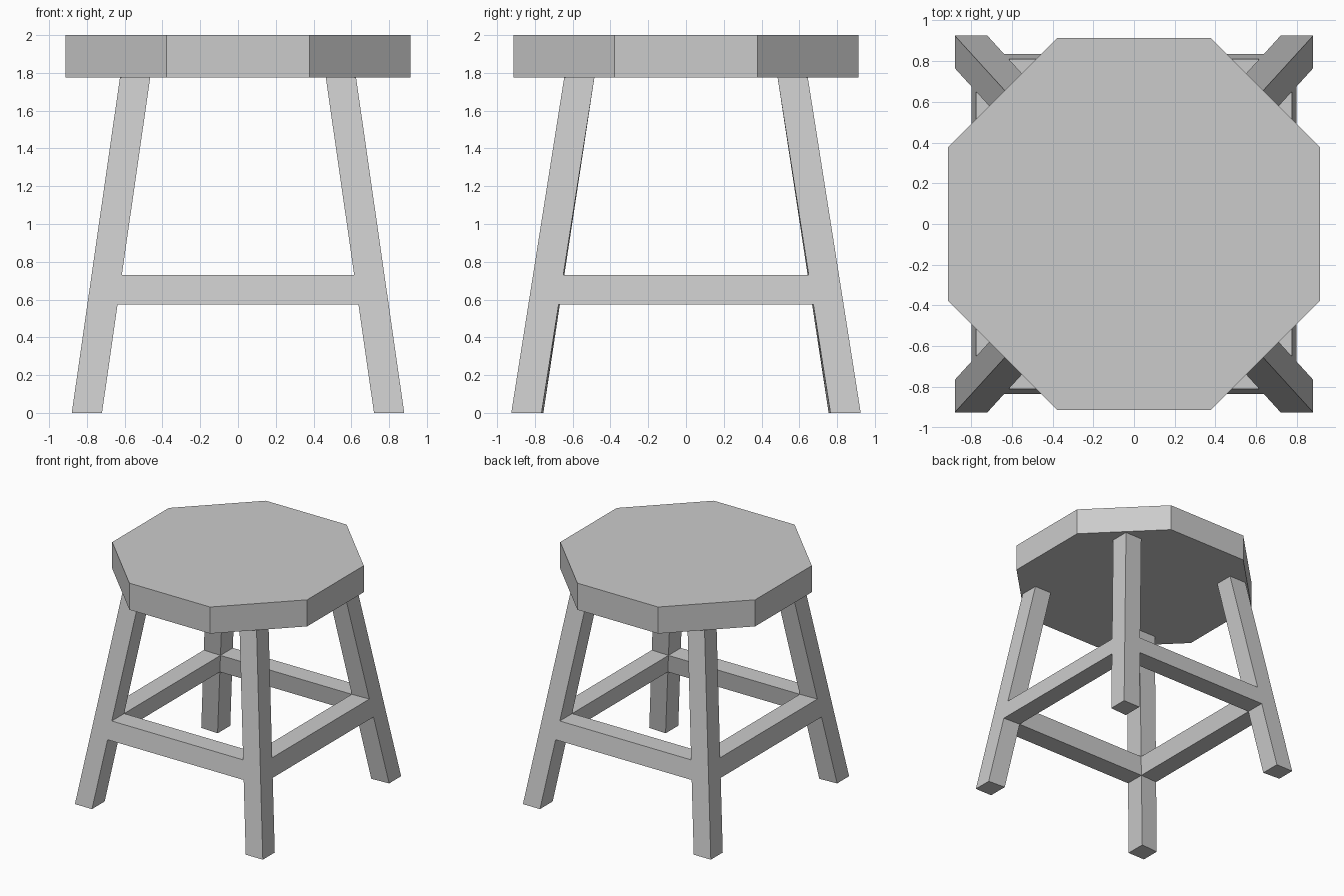
import bpy, bmesh, math
from mathutils import Vector

if "Cube" in bpy.data.objects:
    bpy.data.objects.remove(bpy.data.objects["Cube"])

SEAT_BOTTOM, SEAT_TOP = 1.775, 2.0
RAIL_BOTTOM, RAIL_TOP = 0.575, 0.73

# Seat: regular octagonal slab with flat sides facing the axes
bpy.ops.mesh.primitive_cylinder_add(
    vertices=8, radius=0.913 / math.cos(math.pi / 8), depth=SEAT_TOP - SEAT_BOTTOM,
    location=(0, 0, (SEAT_TOP + SEAT_BOTTOM) / 2), rotation=(0, 0, math.pi / 8))
bpy.context.object.name = "seat"

# Leg corners at the floor and under the seat, counter-clockwise:
# outer, inner x, innermost, inner y
FOOT = [(0.88, 0.925), (0.72, 0.925), (0.72, 0.755), (0.88, 0.765)]
HEAD = [(0.625, 0.645), (0.465, 0.645), (0.465, 0.485), (0.625, 0.485)]

bm = bmesh.new()


def leg_ring(z):
    """Four leg corners at height z."""
    t = z / SEAT_BOTTOM
    return [bm.verts.new((*Vector(f).lerp(Vector(h), t), z)) for f, h in zip(FOOT, HEAD)]


def rail(quad, axis):
    """Half a stretcher, running from a leg face to the mirror plane."""
    ends = []
    for v in quad:
        co = v.co.copy()
        co[axis] = 0
        ends.append(bm.verts.new(co))
    for i in range(4):
        j = (i + 1) % 4
        bm.faces.new((quad[i], quad[j], ends[j], ends[i]))


# One leg with its two half stretchers, flush with the leg faces
rings = [leg_ring(z) for z in (0, RAIL_BOTTOM, RAIL_TOP, SEAT_BOTTOM)]
bm.faces.new(rings[0][::-1])
bm.faces.new(rings[-1])
for level, (low, high) in enumerate(zip(rings, rings[1:])):
    for i in range(4):
        j = (i + 1) % 4
        quad = (low[i], low[j], high[j], high[i])
        if level == 1 and i in (1, 2):
            rail(quad, axis=i - 1)
        else:
            bm.faces.new(quad)

mesh = bpy.data.meshes.new("legs_and_stretchers")
bm.to_mesh(mesh)
bm.free()
frame = bpy.data.objects.new("legs_and_stretchers", mesh)
bpy.context.collection.objects.link(frame)

# Mirror to all four corners
mirror = frame.modifiers.new("four_corners", 'MIRROR')
mirror.use_axis = (True, True, False)
